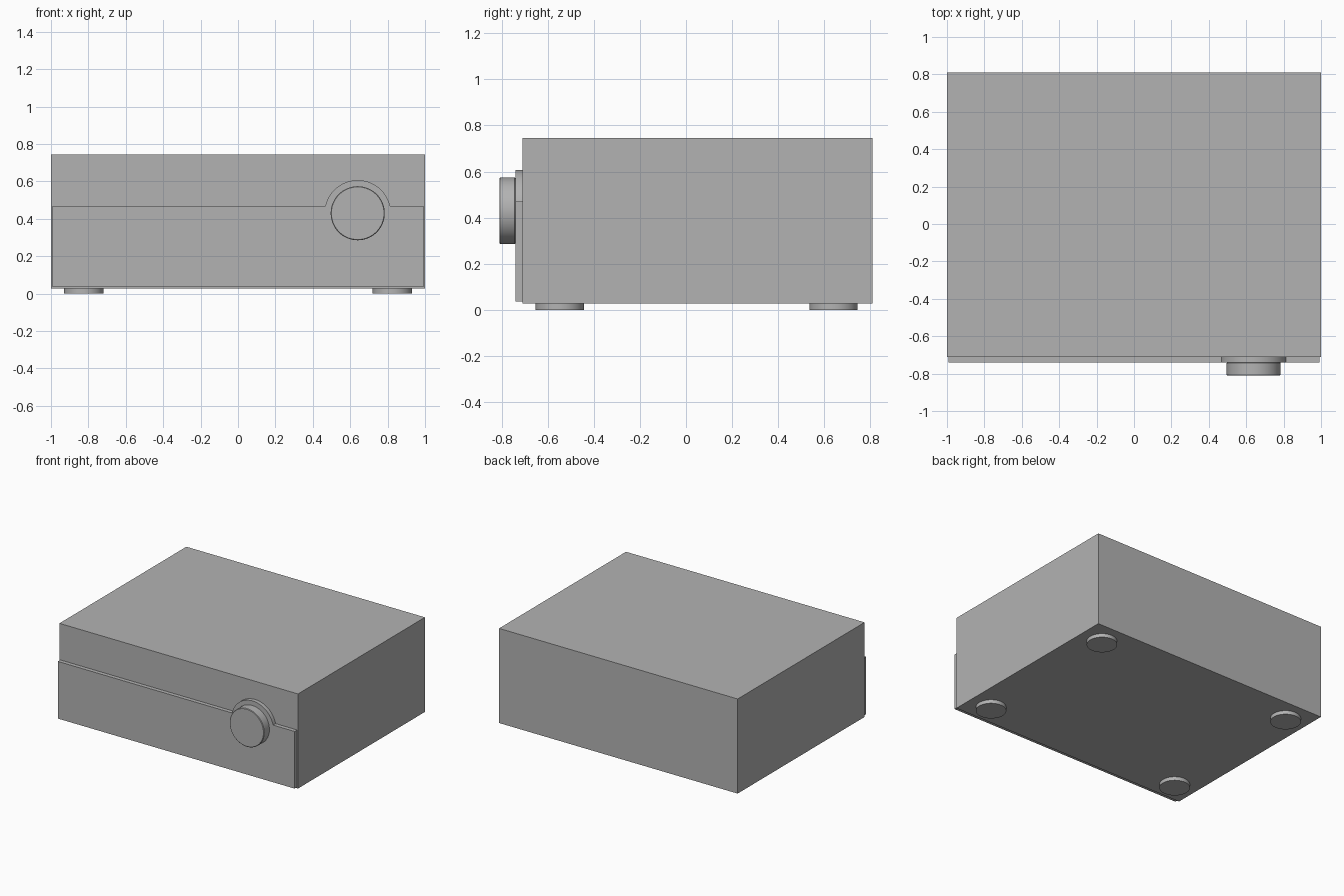
import bpy, bmesh, math
from mathutils import Matrix

if "Cube" in bpy.data.objects:
    bpy.data.objects.remove(bpy.data.objects["Cube"])

grey = bpy.data.materials.new("dark_grey")
grey.diffuse_color = (0.45, 0.45, 0.45, 1)
grey.use_nodes = True
grey.node_tree.nodes["Principled BSDF"].inputs["Base Color"].default_value = grey.diffuse_color


def add_object(name, bm):
    bmesh.ops.recalc_face_normals(bm, faces=bm.faces)
    mesh = bpy.data.meshes.new(name)
    bm.to_mesh(mesh)
    bm.free()
    mesh.materials.append(grey)
    obj = bpy.data.objects.new(name, mesh)
    bpy.context.collection.objects.link(obj)
    return obj


def smooth(obj):
    bpy.ops.object.select_all(action='DESELECT')
    obj.select_set(True)
    bpy.context.view_layer.objects.active = obj
    bpy.ops.object.shade_smooth_by_angle(angle=math.radians(30))


def box(name, x, y, z):
    bm = bmesh.new()
    size = [b - a for a, b in (x, y, z)]
    mid = [(a + b) / 2 for a, b in (x, y, z)]
    bmesh.ops.create_cube(bm, size=1, matrix=Matrix.Translation(mid) @ Matrix.Diagonal((*size, 1)))
    return add_object(name, bm)


def disc(name, radius, depth, center, tilt=0.0, bevel=0.0):
    bm = bmesh.new()
    bmesh.ops.create_cone(bm, cap_ends=True, segments=96, radius1=radius, radius2=radius, depth=depth,
                          matrix=Matrix.Translation(center) @ Matrix.Rotation(tilt, 4, 'X'))
    if bevel:
        rims = [e for e in bm.edges if any(len(f.verts) > 4 for f in e.link_faces)]
        bmesh.ops.bevel(bm, geom=rims, offset=bevel, segments=1, affect='EDGES')
    obj = add_object(name, bm)
    smooth(obj)
    return obj


KNOB_X, KNOB_Z, HUMP_R = 0.64, 0.43, 0.177
PANEL_X, PANEL_BOTTOM, PANEL_TOP = 0.993, 0.037, 0.47
PANEL_FRONT, BODY_FRONT = -0.74, -0.71

# Main case
box("case_body", (-1, 1), (BODY_FRONT, 0.81), (0.028, 0.745))

# Front panel: flat plate whose top edge arches over the knob
start = math.asin((PANEL_TOP - KNOB_Z) / HUMP_R)
outline = [(-PANEL_X, PANEL_BOTTOM), (PANEL_X, PANEL_BOTTOM), (PANEL_X, PANEL_TOP)]
for i in range(41):
    a = start + (math.pi - 2 * start) * i / 40
    outline.append((KNOB_X + HUMP_R * math.cos(a), KNOB_Z + HUMP_R * math.sin(a)))
outline.append((-PANEL_X, PANEL_TOP))
bm = bmesh.new()
face = bm.faces.new([bm.verts.new((x, PANEL_FRONT, z)) for x, z in outline])
ext = bmesh.ops.extrude_face_region(bm, geom=[face], use_keep_orig=True)
verts = [g for g in ext["geom"] if isinstance(g, bmesh.types.BMVert)]
bmesh.ops.translate(bm, verts=verts, vec=(0, BODY_FRONT - PANEL_FRONT, 0))
smooth(add_object("front_panel", bm))

# Volume knob
disc("volume_knob", 0.1445, 0.07, (KNOB_X, -0.775, KNOB_Z), math.pi / 2, 0.004)

# Four feet
for side, x in (("left", -0.825), ("right", 0.825)):
    for end, y in (("front", -0.548), ("back", 0.64)):
        disc(f"{end}_{side}_foot", 0.105, 0.03, (x, y, 0.015))
